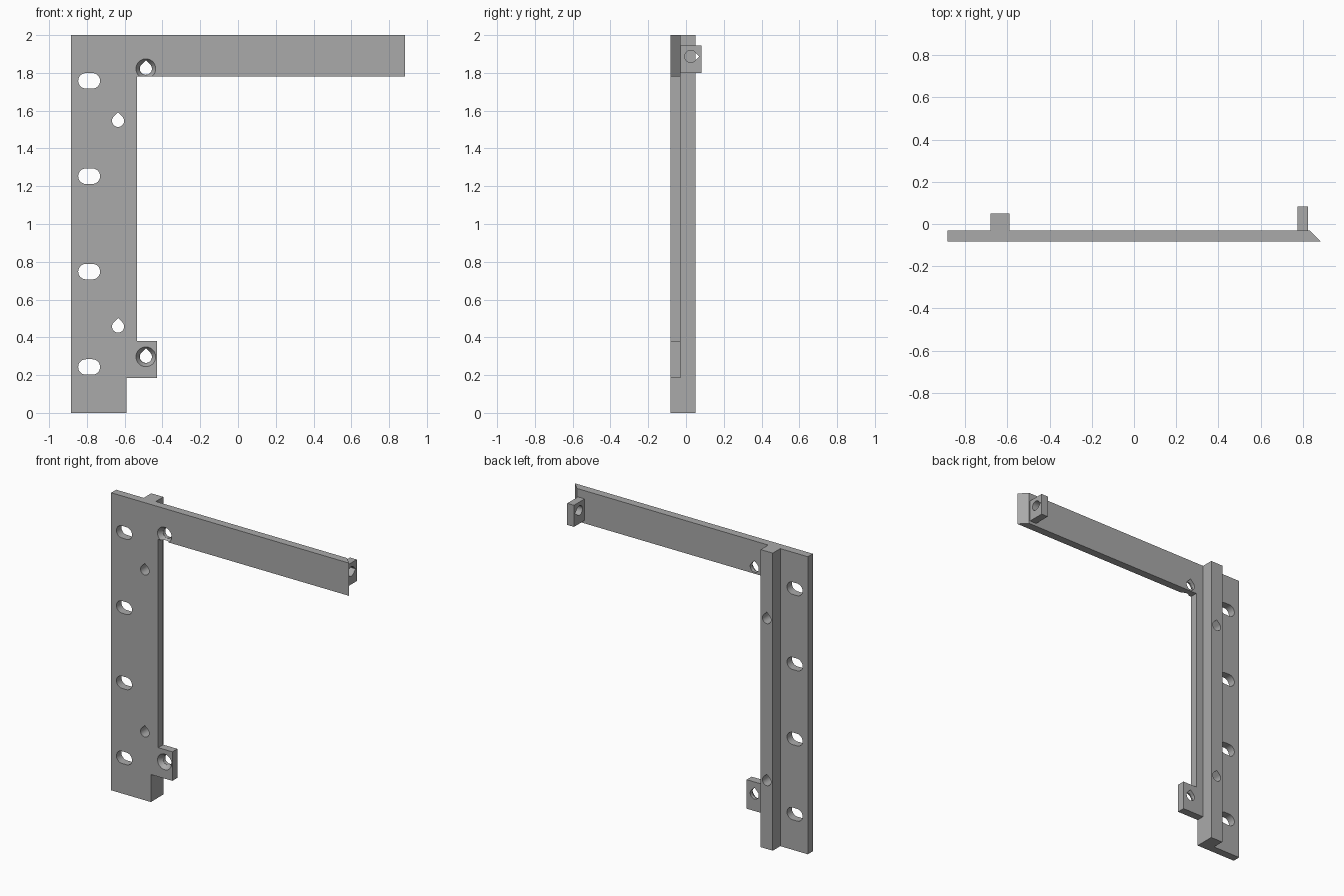
import bpy, bmesh
from math import cos, sin, pi, sqrt
from mathutils import Vector

cube = bpy.data.objects.get("Cube")
if cube:
    bpy.data.objects.remove(cube, do_unlink=True)

FRONT, BACK = -0.083, -0.03
RIB_BACK, LUG_BACK = 0.05, 0.083

grey = bpy.data.materials.new("plain grey")
grey.use_nodes = True
grey.diffuse_color = (0.4, 0.4, 0.4, 1)
grey.node_tree.nodes["Principled BSDF"].inputs["Base Color"].default_value = (0.4, 0.4, 0.4, 1)


def add_mesh(name, bm):
    bmesh.ops.recalc_face_normals(bm, faces=bm.faces)
    mesh = bpy.data.meshes.new(name)
    bm.to_mesh(mesh)
    bm.free()
    mesh.materials.append(grey)
    obj = bpy.data.objects.new(name, mesh)
    bpy.context.collection.objects.link(obj)
    return obj


def prism(name, points, start, end, axis="y"):
    """Extrude an outline along y (points are x, z) or x (points are y, z)."""
    bm = bmesh.new()
    place = (lambda a, b: (a, start, b)) if axis == "y" else (lambda a, b: (start, a, b))
    face = bm.faces.new([bm.verts.new(place(a, b)) for a, b in points])
    moved = bmesh.ops.extrude_face_region(bm, geom=[face])["geom"]
    step = Vector((0, end - start, 0) if axis == "y" else (end - start, 0, 0))
    bmesh.ops.translate(bm, vec=step, verts=[v for v in moved if isinstance(v, bmesh.types.BMVert)])
    return add_mesh(name, bm)


def box(x0, x1, z0, z1):
    return [(x0, z0), (x1, z0), (x1, z1), (x0, z1)]


def arc(cx, cz, r, a0, a1, n):
    return [(cx + r * cos(a0 + (a1 - a0) * i / n), cz + r * sin(a0 + (a1 - a0) * i / n))
            for i in range(n + 1)]


def teardrop(cx, cz, r, up):
    """Round outline with a right-angled tip in direction up."""
    tip = (cx + r * sqrt(2) * cos(up), cz + r * sqrt(2) * sin(up))
    return arc(cx, cz, r, up + pi / 4, up + pi * 7 / 4, 30) + [tip]


def slot(cx, cz, r, half):
    return arc(cx + half, cz, r, -pi / 2, pi / 2, 16) + arc(cx - half, cz, r, pi / 2, pi * 3 / 2, 16)


def combine(obj, other, operation):
    mod = obj.modifiers.new(other.name, "BOOLEAN")
    mod.operation = operation
    mod.solver = "EXACT"
    mod.object = other
    bpy.context.view_layer.objects.active = obj
    bpy.ops.object.modifier_apply(modifier=mod.name)
    bpy.data.objects.remove(other, do_unlink=True)


# Flat bracket: upright, top arm and small lower tab
outline = [(-0.885, 0), (-0.59, 0), (-0.59, 0.185), (-0.43, 0.185), (-0.43, 0.38),
           (-0.535, 0.38), (-0.535, 1.78), (0.885, 1.78), (0.885, 2), (-0.885, 2)]
bracket = prism("bracket", outline, FRONT, BACK)

# Mitred far end of the arm
for v in bracket.data.vertices:
    if v.co.x > 0.8 and v.co.y > -0.05:
        v.co.x -= BACK - FRONT

# Rear rib and end lug
combine(bracket, prism("rear_rib", box(-0.68, -0.59, 0, 2), -0.05, RIB_BACK), "UNION")
combine(bracket, prism("end_lug", box(0.775, 0.825, 1.80, 1.945), -0.05, LUG_BACK), "UNION")

# Long adjustment slots
for z in (0.243, 0.748, 1.253, 1.758):
    combine(bracket, prism("slot_cutter", slot(-0.788, z, 0.041, 0.017), -0.2, 0.2), "DIFFERENCE")

# Teardrop holes through the rib, and countersunk ones beside it
for x, z in ((-0.635, 0.457), (-0.635, 1.546), (-0.488, 0.297), (-0.488, 1.822)):
    combine(bracket, prism("hole_cutter", teardrop(x, z, 0.032, pi / 2), -0.2, 0.2), "DIFFERENCE")
for z in (0.297, 1.822):
    cone = prism("countersink_cutter", arc(-0.488, z, 0.053, 0, 2 * pi * 35 / 36, 35),
                 FRONT - 0.001, FRONT + 0.03)
    for v in cone.data.vertices:
        if v.co.y > FRONT:
            v.co.x = -0.488 + (v.co.x + 0.488) * 0.62
            v.co.z = z + (v.co.z - z) * 0.62
    combine(bracket, cone, "DIFFERENCE")

# Sideways teardrop hole in the lug
combine(bracket, prism("lug_hole_cutter", teardrop(0.025, 1.887, 0.032, 0), 0.7, 0.9, "x"), "DIFFERENCE")

# Smooth the hole walls, keep edges sharp
bpy.ops.object.select_all(action="DESELECT")
bracket.select_set(True)
bpy.context.view_layer.objects.active = bracket
bpy.ops.object.shade_smooth_by_angle(angle=pi / 6)
